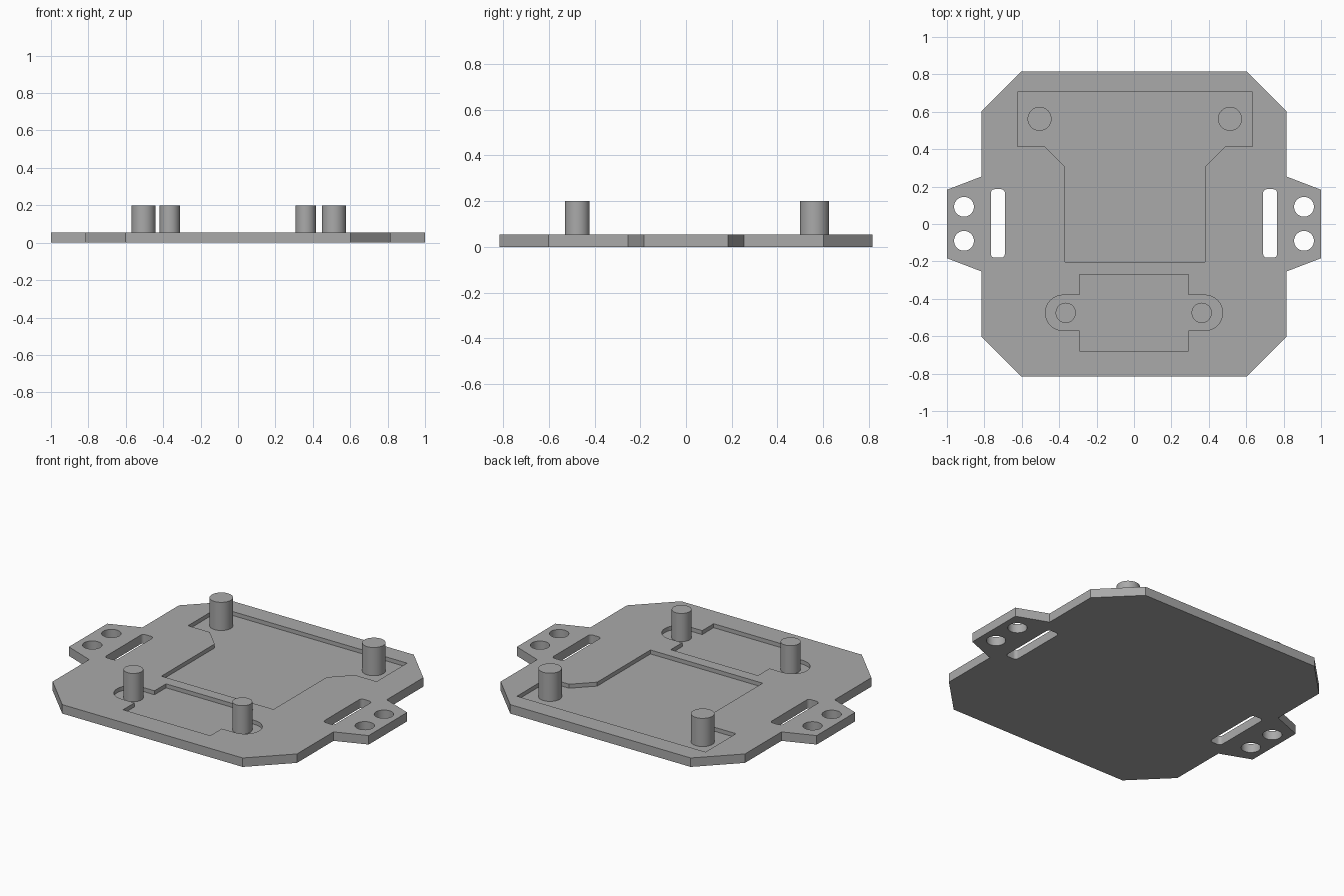
import bpy
import bmesh
from math import pi, cos, sin

TOP, FLOOR, POST_TOP = 0.054, 0.03, 0.2

cube = bpy.data.objects.get("Cube")
if cube:
    bpy.data.objects.remove(cube, do_unlink=True)

grey = bpy.data.materials.new("plain_grey")
grey.use_nodes = True
colour = (0.4, 0.4, 0.4, 1)
grey.diffuse_color = colour
grey.node_tree.nodes["Principled BSDF"].inputs["Base Color"].default_value = colour


def arc(cx, cy, r, start, end, steps):
    return [(cx + r * cos(start + (end - start) * i / steps),
             cy + r * sin(start + (end - start) * i / steps)) for i in range(steps + 1)]


def circle(cx, cy, r, steps=48):
    return arc(cx, cy, r, 0, 2 * pi, steps)[:-1]


def rounded_slot(cx, cy, w, h, r):
    """Rectangle outline with rounded corners."""
    pts = []
    for k, (sx, sy) in enumerate([(1, 1), (-1, 1), (-1, -1), (1, -1)]):
        pts += arc(cx + sx * (w / 2 - r), cy + sy * (h / 2 - r), r,
                   k * pi / 2, (k + 1) * pi / 2, 6)
    return pts


def extrude(bm, outline, z0, z1):
    """Add a closed prism over a flat outline."""
    face = bm.faces.new([bm.verts.new((x, y, z0)) for x, y in outline])
    result = bmesh.ops.extrude_face_region(bm, geom=[face])
    verts = [g for g in result["geom"] if isinstance(g, bmesh.types.BMVert)]
    bmesh.ops.translate(bm, verts=verts, vec=(0, 0, z1 - z0))


def make_object(name, prisms):
    bm = bmesh.new()
    for outline, z0, z1 in prisms:
        extrude(bm, outline, z0, z1)
    bmesh.ops.recalc_face_normals(bm, faces=bm.faces)
    mesh = bpy.data.meshes.new(name)
    bm.to_mesh(mesh)
    bm.free()
    mesh.materials.append(grey)
    obj = bpy.data.objects.new(name, mesh)
    bpy.context.collection.objects.link(obj)
    return obj


def activate(obj):
    bpy.ops.object.select_all(action='DESELECT')
    obj.select_set(True)
    bpy.context.view_layer.objects.active = obj


# Plate outline with clipped corners and a tab on each side
quarter = [(1, 0.183), (0.815, 0.254), (0.815, 0.602), (0.602, 0.815)]
half = quarter + [(-x, y) for x, y in reversed(quarter)]
plate = make_object("base_plate", [(half + [(-x, -y) for x, y in half], 0, TOP)])

# Through holes and strap slots in the tabs
cuts = []
for side in (-1, 1):
    cuts.append((rounded_slot(side * 0.728, 0.003, 0.075, 0.366, 0.02), -0.1, 0.1))
    for y in (-0.09, 0.092):
        cuts.append((circle(side * 0.909, y, 0.053), -0.1, 0.1))

# Large T-shaped pocket, slightly off centre
right = [(0.374, -0.203), (0.374, 0.305), (0.484, 0.415), (0.629, 0.415), (0.629, 0.705)]
tee = right + [(-x, y) for x, y in reversed(right)]
cuts.append(([(x + 0.005, y) for x, y in tee], FLOOR, 0.1))

# Small pocket with a rounded ear at each end
ear = arc(0.379, -0.475, 0.095, -pi / 2, pi / 2, 16)
right = [(0.291, -0.679), (0.291, -0.57)] + ear + [(0.291, -0.38), (0.291, -0.27)]
cuts.append((right + [(-x, y) for x, y in reversed(right)], FLOOR, 0.1))

cutter = make_object("pocket_cutter", cuts)
cutter.hide_render = True
mod = plate.modifiers.new("pockets", 'BOOLEAN')
mod.operation = 'DIFFERENCE'
mod.solver = 'EXACT'
mod.object = cutter
activate(plate)
bpy.ops.object.modifier_apply(modifier=mod.name)
bpy.data.objects.remove(cutter, do_unlink=True)

# Standing posts in the pockets
posts = [make_object(name, [(circle(x, y, r), FLOOR - 0.005, POST_TOP)]) for name, x, y, r in (
    ("back_right_post", -0.505, 0.562, 0.064),
    ("back_left_post", 0.513, 0.562, 0.064),
    ("front_right_post", -0.365, -0.475, 0.054),
    ("front_left_post", 0.362, -0.475, 0.054))]

for obj in [plate] + posts:
    activate(obj)
    bpy.ops.object.shade_smooth_by_angle(angle=pi / 6)
